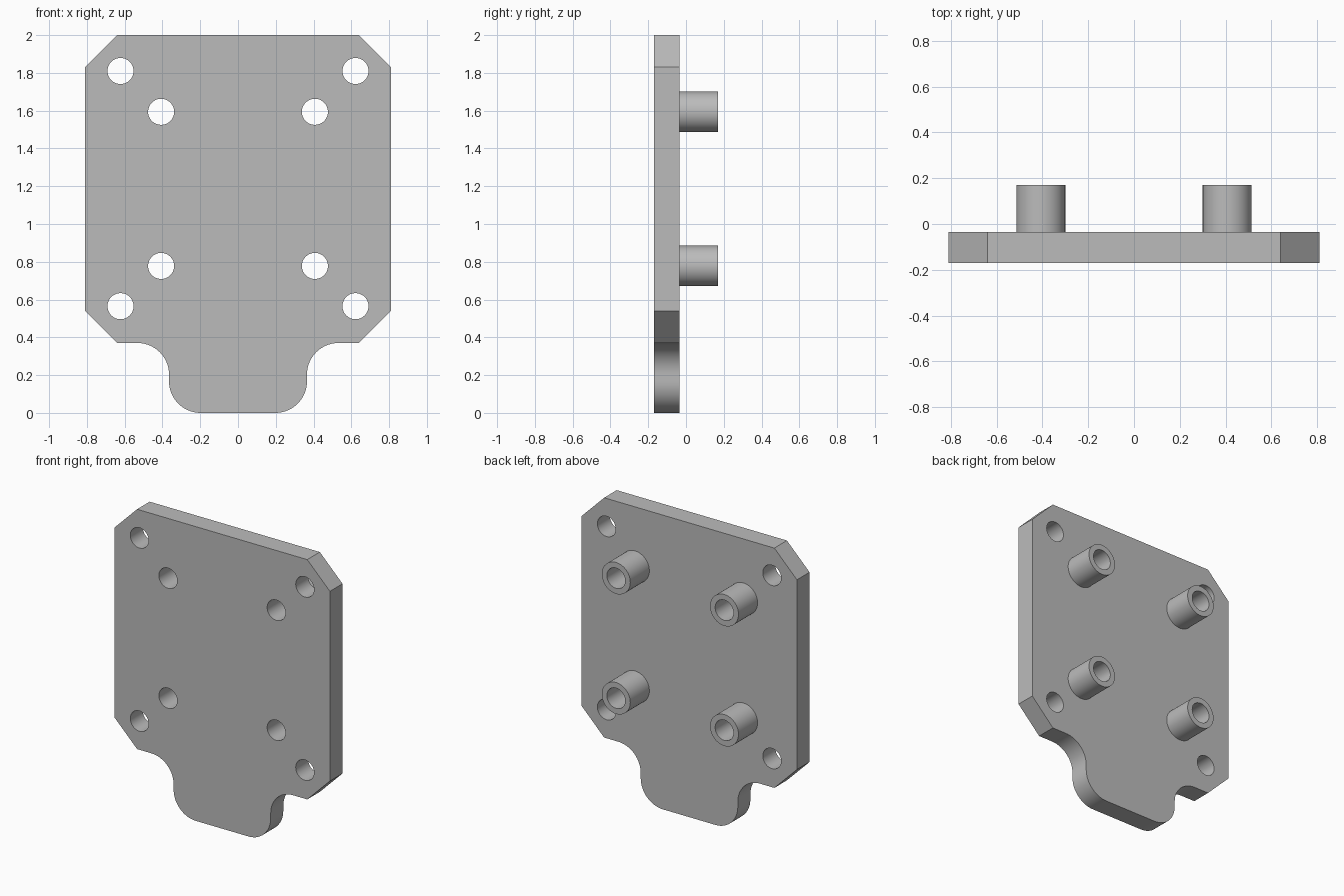
import bpy, bmesh
from math import sin, cos, pi, radians

old = bpy.data.objects.get("Cube")
if old:
    bpy.data.objects.remove(old, do_unlink=True)

grey = bpy.data.materials.new("plain grey")
grey.use_nodes = True
colour = (0.5, 0.5, 0.5, 1)
grey.diffuse_color = colour
grey.node_tree.nodes["Principled BSDF"].inputs["Base Color"].default_value = colour

FRONT, BACK, TIP = -0.17, -0.035, 0.17
HOLE_R, POST_R, FILLET = 0.069, 0.107, 0.167


def arc(cx, cz, r, start, end, steps):
    angles = [radians(start + (end - start) * i / steps) for i in range(steps + 1)]
    return [(cx + r * cos(a), cz + r * sin(a)) for a in angles]


def circle(cx, cz, r):
    return arc(cx, cz, r, 0, 360, 48)[:-1]


def slab(name, loops, y0, y1):
    """Fill an outline with holes in the xz plane and extrude it along y."""
    bm = bmesh.new()
    for loop in loops:
        verts = [bm.verts.new((x, y0, z)) for x, z in loop]
        for a, b in zip(verts, verts[1:] + verts[:1]):
            bm.edges.new((a, b))
    bmesh.ops.triangle_fill(bm, use_beauty=True, edges=bm.edges[:], normal=(0, -1, 0))
    out = bmesh.ops.extrude_face_region(bm, geom=bm.faces[:], use_keep_orig=True)
    moved = [v for v in out["geom"] if isinstance(v, bmesh.types.BMVert)]
    bmesh.ops.translate(bm, verts=moved, vec=(0, y1 - y0, 0))
    bmesh.ops.recalc_face_normals(bm, faces=bm.faces[:])
    mesh = bpy.data.meshes.new(name)
    bm.to_mesh(mesh)
    bm.free()
    mesh.materials.append(grey)
    obj = bpy.data.objects.new(name, mesh)
    bpy.context.collection.objects.link(obj)
    bpy.ops.object.select_all(action="DESELECT")
    obj.select_set(True)
    bpy.context.view_layer.objects.active = obj
    bpy.ops.object.shade_smooth_by_angle(angle=radians(30))


# Plate outline: right half from the bottom tab upwards, then mirrored
half = arc(0.365 - FILLET, FILLET, FILLET, -90, 0, 14)
half += arc(0.365 + FILLET, 0.37 - FILLET, FILLET, 180, 90, 14)
half += [(0.64, 0.37), (0.81, 0.54), (0.81, 1.83), (0.64, 2.0)]
outline = half + [(-x, z) for x, z in reversed(half)]

corner_holes = [(s * 0.622, z) for s in (-1, 1) for z in (0.565, 1.81)]
post_holes = [(s * 0.407, z) for s in (-1, 1) for z in (0.778, 1.594)]
holes = [circle(x, z, HOLE_R) for x, z in corner_holes + post_holes]
slab("mounting_plate", [outline] + holes, FRONT, BACK)

# Hollow standoffs behind the inner holes
for x, z in post_holes:
    side = "left" if x > 0 else "right"
    level = "upper" if z > 1 else "lower"
    slab(f"{level}_{side}_standoff",
         [circle(x, z, POST_R), circle(x, z, HOLE_R)], BACK, TIP)
